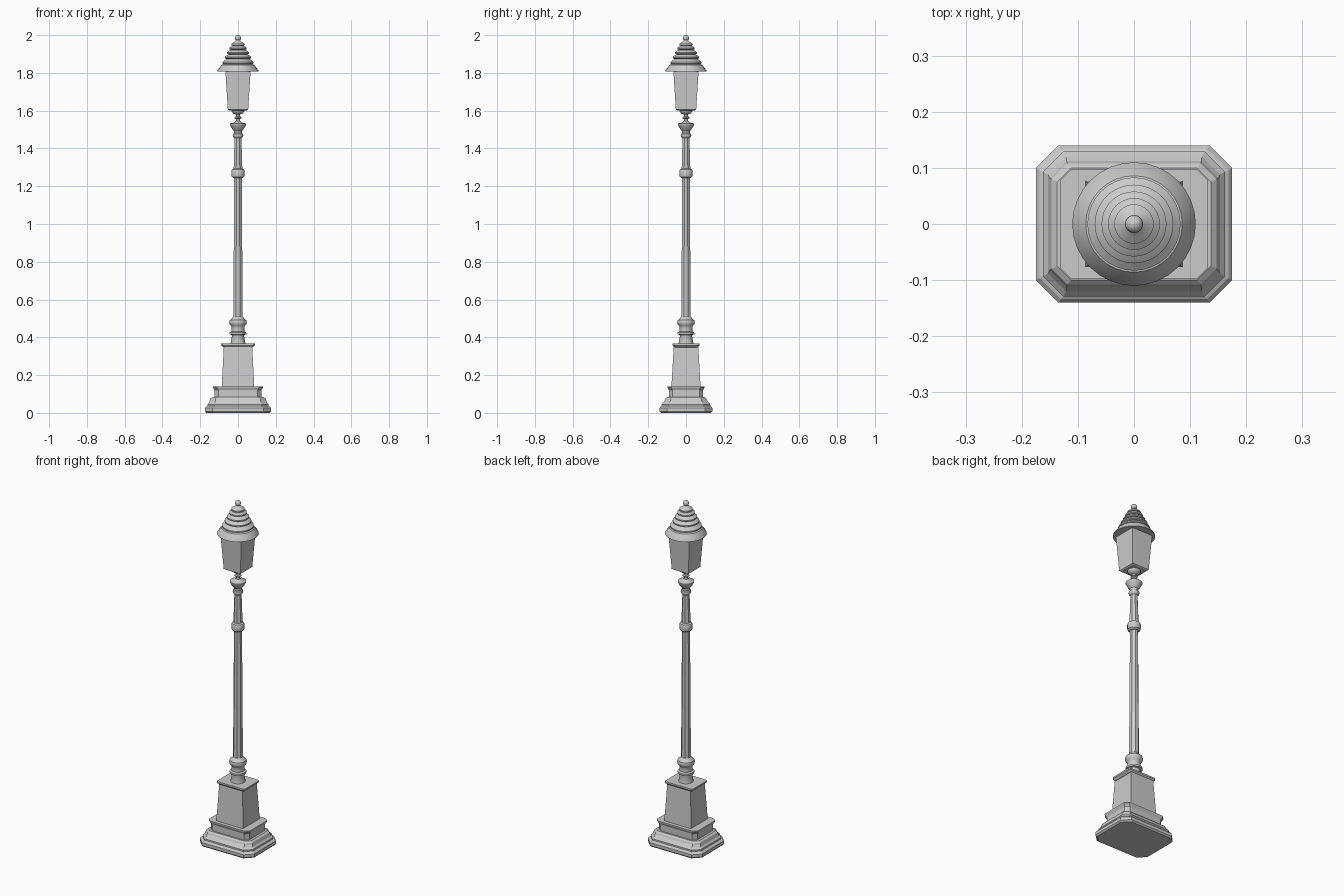
import bpy, bmesh, math


def loft(name, rings, smooth=None):
    """Skin a stack of equal-length point rings and cap both ends."""
    bm = bmesh.new()
    loops = [[bm.verts.new(p) for p in ring] for ring in rings]
    n = len(loops[0])
    for a, b in zip(loops, loops[1:]):
        for i in range(n):
            j = (i + 1) % n
            bm.faces.new((a[i], a[j], b[j], b[i]))
    bm.faces.new(loops[0][::-1])
    bm.faces.new(loops[-1])
    me = bpy.data.meshes.new(name)
    bm.to_mesh(me)
    bm.free()
    ob = bpy.data.objects.new(name, me)
    bpy.context.collection.objects.link(ob)
    if smooth:
        bpy.ops.object.select_all(action='DESELECT')
        ob.select_set(True)
        bpy.context.view_layer.objects.active = ob
        bpy.ops.object.shade_smooth_by_angle(angle=math.radians(smooth))
    return ob


def chamfered(x, y, z, c):
    return [(x, c - y, z), (x, y - c, z), (x - c, y, z), (c - x, y, z),
            (-x, y - c, z), (-x, c - y, z), (c - x, -y, z), (x - c, -y, z)]


def rect(x, y, z):
    return [(x, -y, z), (x, y, z), (-x, y, z), (-x, -y, z)]


def turned(name, profile, sides=32, smooth=35, turn=0.0):
    rings = [[(r * math.cos(2 * math.pi * (i + turn) / sides),
               r * math.sin(2 * math.pi * (i + turn) / sides), z)
              for i in range(sides)] for r, z in profile]
    return loft(name, rings, smooth)


# stepped base with clipped corners
loft("base_steps", [chamfered(*p) for p in [
    (.168, .133, 0, .04), (.175, .14, .008, .04), (.175, .14, .025, .04),
    (.168, .134, .033, .038), (.162, .129, .036, .037), (.162, .129, .045, .036),
    (.153, .12, .055, .032), (.150, .112, .065, .03), (.147, .108, .075, .028),
    (.137, .1, .083, .025)]])
loft("plinth", [chamfered(*p) for p in [
    (.123, .09, .08, .02), (.124, .091, .12, .02),
    (.132, .098, .134, .02), (.132, .098, .14, .02)]])

# tapered pedestal and its cap
loft("pedestal", [rect(.086, .077, .14), rect(.075, .065, .352)])
loft("pedestal_cap", [chamfered(*p) for p in [
    (.077, .062, .347, .006), (.09, .071, .358, .008), (.09, .071, .367, .008)]])

# lower collar
turned("lower_collar", [
    (.04, .365), (.032, .408), (.034, .413), (.044, .416), (.044, .426),
    (.034, .431), (.033, .45), (.036, .46), (.044, .468), (.047, .48),
    (.044, .491), (.034, .498), (.026, .51)])

# faceted shaft, middle ring and upper shaft
turned("shaft", [(.027, .49), (.0215, 1.26)], sides=8, smooth=None, turn=.5)
turned("middle_ring", [
    (.024, 1.243), (.033, 1.25), (.035, 1.257), (.035, 1.28),
    (.032, 1.288), (.024, 1.293)])
turned("upper_shaft", [(.025, 1.285), (.019, 1.47)], sides=8, smooth=None, turn=.5)

# capital and lantern neck
turned("capital", [
    (.019, 1.455), (.026, 1.462), (.028, 1.47), (.026, 1.477), (.021, 1.481),
    (.022, 1.493), (.031, 1.503), (.04, 1.52), (.043, 1.525), (.043, 1.532),
    (.02, 1.537), (.012, 1.545), (.011, 1.555), (.018, 1.56), (.018, 1.566),
    (.011, 1.571), (.011, 1.58), (.024, 1.584), (.033, 1.595), (.036, 1.608)])

# four-sided lantern
loft("lantern", [rect(.048, .048, 1.602), rect(.054, .054, 1.606),
                 rect(.067, .067, 1.815)])

# tiered roof: flared brim, then shrinking rings
profile = [(.110, 1.808), (.108, 1.814), (.086, 1.843)]
for r, z in [(.083, 1.85), (.070, 1.878), (.058, 1.902), (.046, 1.926), (.035, 1.946)]:
    profile += [(r - .008, z - .004), (r, z), (r, z + .007), (r - .012, z + .016)]
turned("roof", profile + [(.018, 1.966), (.01, 1.974)])

# ball finial
turned("finial", [(max(.0005, .016 * math.sin(a)), 1.984 - .016 * math.cos(a))
                  for a in [math.pi * i / 10 for i in range(11)]], sides=24)
